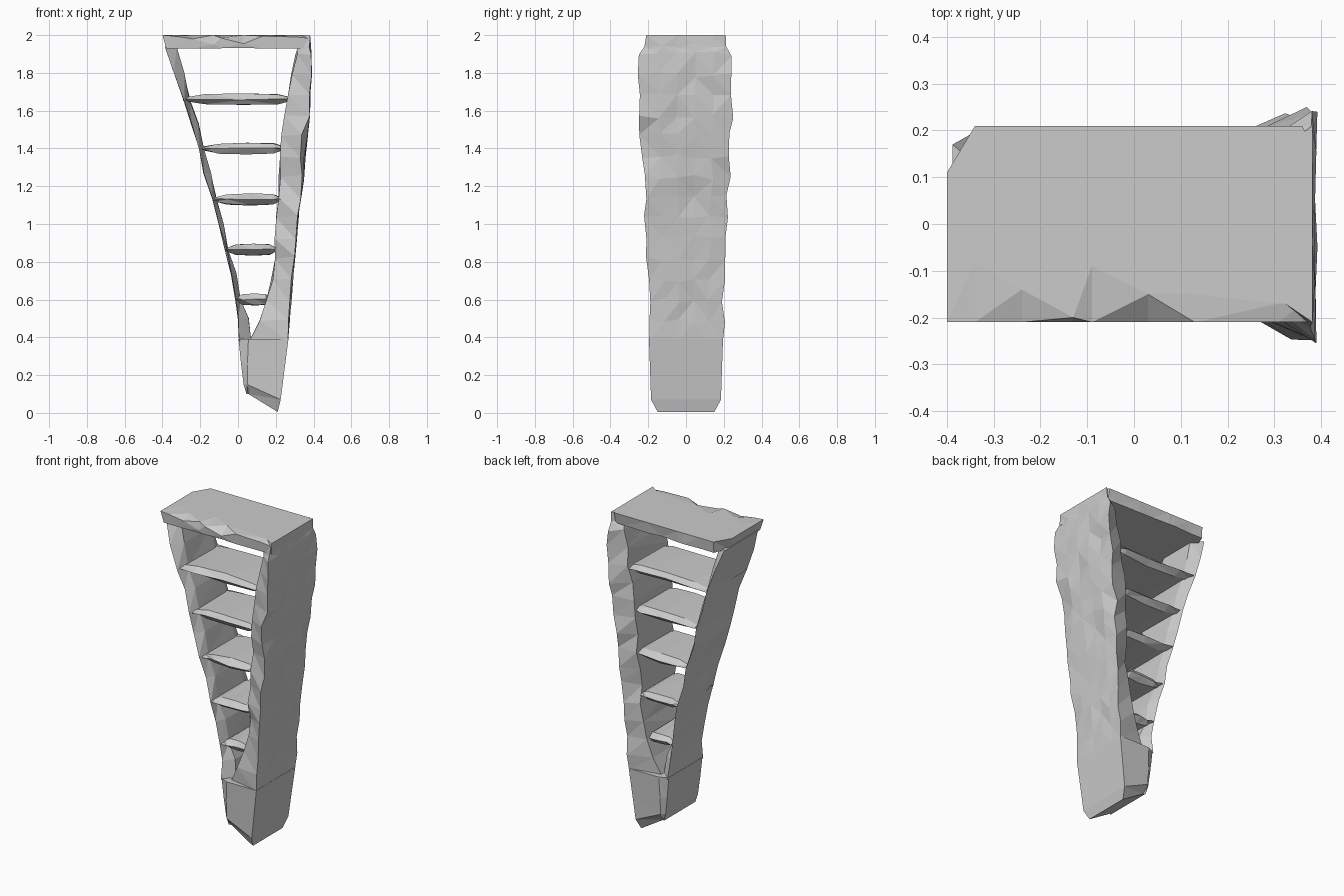
import bpy
import bmesh
import random
from mathutils import Vector

random.seed(11)
cube = bpy.data.objects.get("Cube")
if cube:
    bpy.data.objects.remove(cube, do_unlink=True)


def loft(name, rings):
    """Skin closed rings of equal length and cap both ends."""
    bm = bmesh.new()
    loops = [[bm.verts.new(p) for p in ring] for ring in rings]
    for a, b in zip(loops, loops[1:]):
        for i in range(len(a)):
            j = (i + 1) % len(a)
            bm.faces.new((a[i], a[j], b[j], b[i]))
    bm.faces.new(loops[0])
    bm.faces.new(loops[-1])
    bmesh.ops.triangulate(bm, faces=bm.faces[:])
    bmesh.ops.recalc_face_normals(bm, faces=bm.faces[:])
    mesh = bpy.data.meshes.new(name)
    bm.to_mesh(mesh)
    bm.free()
    obj = bpy.data.objects.new(name, mesh)
    bpy.context.collection.objects.link(obj)


def sample(rows, z):
    """Interpolate rows of (z, values...) at a height."""
    for a, b in zip(rows, rows[1:]):
        if a[0] <= z <= b[0]:
            return Vector(a[1:]).lerp(Vector(b[1:]), (z - a[0]) / (b[0] - a[0]))
    return Vector(rows[-1][1:])


def wall(name, rows, levels, columns, chip, inset):
    """Rough slab: broad outer face, narrower inner face, chipped edges."""
    rings = []
    for k, z in enumerate(levels):
        outer, inner, width = sample(rows, z)
        inward = 1 if inner > outer else -1
        rough = 0 if k in (0, len(levels) - 1) else chip
        ring = []
        for c in range(columns + 1):
            t = 2 * c / columns - 1
            edge = c in (0, columns)
            y = t * (width + random.uniform(-1, 0.6) * rough)
            dent = rough * (1.2 if random.random() < 0.2 else 0.4)
            x = outer + inward * random.uniform(0, dent * (2 if edge else 1))
            ring.append((x, y, z + random.uniform(-1, 1) * rough))
        for side in (1, -1):
            y = side * width * (inset + random.uniform(-5, 5) * rough)
            ring.append((inner + inward * random.uniform(-rough, 0), y, z))
        rings.append(ring)
    loft(name, rings)


# Thick rough wall with a proud shoulder: z, outer x, inner x, half depth
thick = [(0.38, 0.265, 0.06, 0.195), (0.5, 0.275, 0.11, 0.198),
         (0.64, 0.288, 0.165, 0.205), (0.85, 0.305, 0.188, 0.21),
         (1.2, 0.345, 0.208, 0.228), (1.45, 0.372, 0.225, 0.24),
         (1.65, 0.387, 0.25, 0.243), (1.8, 0.394, 0.275, 0.247),
         (1.9, 0.392, 0.3, 0.252), (1.95, 0.387, 0.31, 0.215),
         (2.0, 0.382, 0.32, 0.21)]
levels = [0.38 + 1.52 * i / 14 for i in range(15)] + [1.95, 2.0]
wall("thick_wall", thick, levels, 5, 0.016, 0.8)

# Thin leaning wall, bevelled deeply on its inner side
thin = [(0.38, 0.005, 0.07, 0.18), (0.5, -0.003, 0.06, 0.16),
        (0.6, -0.015, 0.015, 0.165), (0.74, -0.04, -0.005, 0.175),
        (0.86, -0.07, -0.045, 0.195), (1.0, -0.105, -0.075, 0.18),
        (1.13, -0.14, -0.11, 0.198), (1.27, -0.185, -0.14, 0.188),
        (1.4, -0.21, -0.175, 0.2), (1.53, -0.248, -0.205, 0.19),
        (1.65, -0.288, -0.25, 0.208), (1.8, -0.342, -0.282, 0.203),
        (1.94, -0.388, -0.325, 0.17)]
wall("thin_wall", thin, [r[0] for r in thin], 2, 0.006, 0.68)

# Solid wedge foot: z at left, z at right, left x, bevel x, right x, depths
foot = [(0.1, 0.005, 0.045, 0.055, 0.21, 0.158, 0.15),
        (0.15, 0.07, 0.03, 0.05, 0.226, 0.162, 0.185),
        (0.26, 0.22, 0.016, 0.05, 0.245, 0.166, 0.19),
        (0.39, 0.39, 0.003, 0.055, 0.267, 0.17, 0.196)]
rings = []
for zl, zr, xl, xb, xr, wl, wr in foot:
    rings.append([(xl, -wl, zl), (xb, -wr, zl), (xr, -wr, zr),
                  (xr, wr, zr), (xb, wr, zl), (xl, wl, zl)])
loft("foot", rings)

# Faceted rungs with pinched ends: height, left x, right x, depth scale
rungs = [(1.66, -0.29, 0.28, 1), (1.4, -0.19, 0.24, 1), (1.13, -0.13, 0.225, 0.98),
         (0.865, -0.065, 0.2, 0.95), (0.6, -0.01, 0.17, 0.82)]
for n, (z, left, right, scale) in enumerate(rungs):
    rings = []
    for t, w, h in ((0, 0.2, 0.007), (0.2, 0.193, 0.026),
                    (0.55, 0.193, 0.03), (0.88, 0.193, 0.026), (1, 0.19, 0.01)):
        x = left + t * (right - left)
        ring = []
        for fy, fz in ((-1, 0), (-0.82, -1), (0.82, -1), (1, 0), (0.82, 1), (-0.82, 1)):
            depth = scale * (w + random.uniform(-0.015, 0.008))
            ring.append((x, fy * depth, z + fz * h + random.uniform(-0.003, 0.003)))
        rings.append(ring)
    loft("rung_%d" % (n + 1), rings)

# Roof slab with a cut back corner and a chipped front edge
# Columns: x, front top z, front row depth, back y
roof = [(-0.4, 2.0, -0.08, 0.11), (-0.34, 1.995, -0.08, 0.21),
        (-0.24, 1.98, -0.14, 0.21), (-0.13, 1.95, -0.2, 0.21),
        (-0.09, 1.985, -0.09, 0.21), (0.03, 1.955, -0.15, 0.21),
        (0.13, 1.995, -0.15, 0.21), (0.31, 1.99, -0.17, 0.21),
        (0.36, 1.985, -0.17, 0.21), (0.382, 1.975, -0.15, 0.16)]
rings = []
for x, zf, yr, yb in roof:
    low = 1.925 + random.uniform(0, 0.008)
    under = x + 0.02 if x < -0.39 else x
    rings.append([(x, -0.21, zf), (x, yr, 2.0), (x, yb, 2.0),
                  (under, yb - random.uniform(0.0, 0.02), low), (under, -0.205, low)])
loft("roof", rings)
